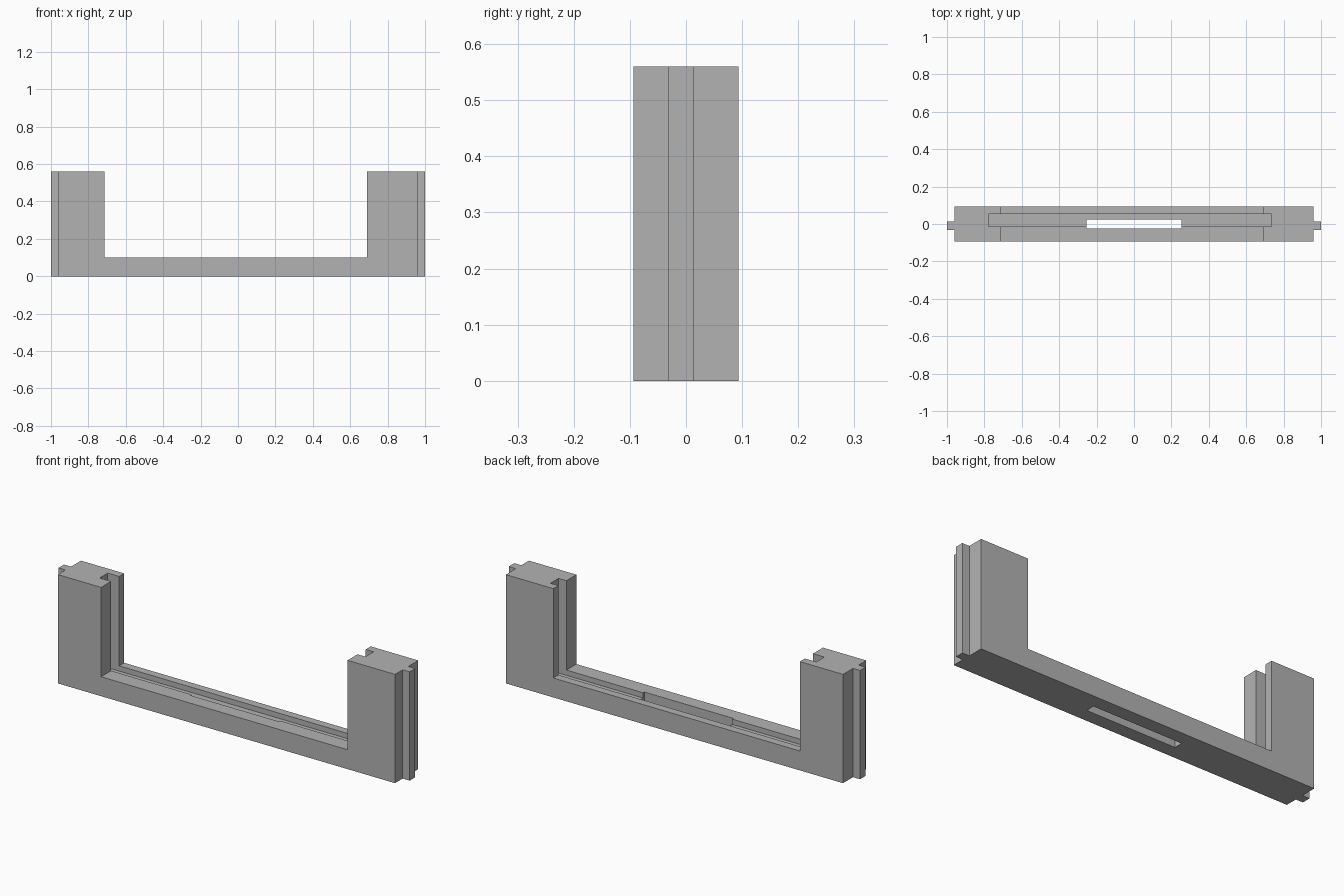
import bpy
import bmesh

if "Cube" in bpy.data.objects:
    bpy.data.objects.remove(bpy.data.objects["Cube"], do_unlink=True)

HEIGHT = 0.56
BODY_X, HALF_Y = 0.96, 0.094
TONGUE_FRONT, TONGUE_BACK = -0.032, 0.013

grey = bpy.data.materials.new("plain_grey")
grey.use_nodes = True
colour = (0.45, 0.45, 0.45, 1)
grey.diffuse_color = colour
grey.node_tree.nodes["Principled BSDF"].inputs["Base Color"].default_value = colour


def prism(name, outline, z0, z1):
    """Extrude a plan outline from z0 up to z1."""
    bm = bmesh.new()
    base = bm.faces.new([bm.verts.new((x, y, z0)) for x, y in outline])
    grown = bmesh.ops.extrude_face_region(bm, geom=[base])["geom"]
    top = [v for v in grown if isinstance(v, bmesh.types.BMVert)]
    bmesh.ops.translate(bm, verts=top, vec=(0, 0, z1 - z0))
    bmesh.ops.recalc_face_normals(bm, faces=bm.faces)
    mesh = bpy.data.meshes.new(name)
    bm.to_mesh(mesh)
    bm.free()
    mesh.materials.append(grey)
    obj = bpy.data.objects.new(name, mesh)
    bpy.context.collection.objects.link(obj)
    return obj


def cut(target, name, x0, x1, y0, y1, z0, z1):
    """Subtract a box from the target."""
    cutter = prism(name, [(x0, y0), (x1, y0), (x1, y1), (x0, y1)], z0, z1)
    cutter.hide_render = True
    mod = target.modifiers.new(name, 'BOOLEAN')
    mod.operation = 'DIFFERENCE'
    mod.solver = 'EXACT'
    mod.object = cutter
    bpy.context.view_layer.objects.active = target
    bpy.ops.object.modifier_apply(modifier=name)
    bpy.data.objects.remove(cutter, do_unlink=True)


# Block with a full-height tongue on each end
right_end = [(BODY_X, -HALF_Y), (BODY_X, TONGUE_FRONT), (1, TONGUE_FRONT),
             (1, TONGUE_BACK), (BODY_X, TONGUE_BACK), (BODY_X, HALF_Y)]
left_end = [(-x, y) for x, y in reversed(right_end)]
frame = prism("grooved_frame", right_end + left_end, 0, HEIGHT)

# Opening between the posts
cut(frame, "opening_cutter", -0.714, 0.69, -0.2, 0.2, 0.10, 0.7)
# Groove along the sill and up the inner side of each post
cut(frame, "groove_cutter", -0.779, 0.735, -0.013, 0.053, 0.073, 0.7)
# Long hole through the sill
cut(frame, "hole_cutter", -0.255, 0.253, -0.023, 0.023, -0.1, 0.3)
